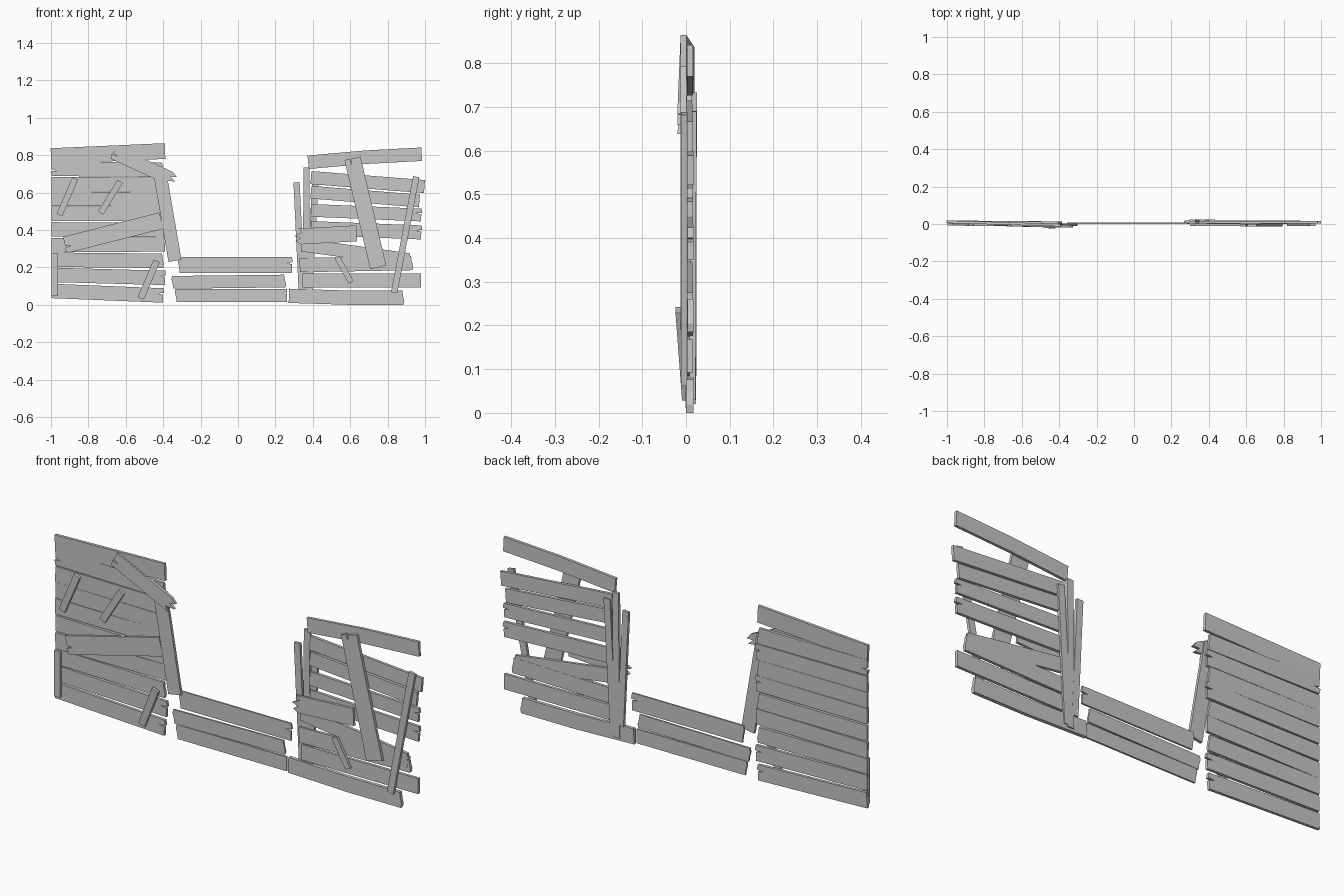
import bpy
import bmesh
from mathutils import Vector

cube = bpy.data.objects.get("Cube")
if cube:
    bpy.data.objects.remove(cube, do_unlink=True)

# One weathered grey for all the timber
grey = bpy.data.materials.new("weathered_grey")
grey.use_nodes = True
colour = (0.57, 0.57, 0.57, 1)
grey.diffuse_color = colour
grey.node_tree.nodes["Principled BSDF"].inputs["Base Color"].default_value = colour

# Broken end profiles: (outward shift, position across the width from -1 to 1)
ENDS = {
    "sawn": [(0, -1), (0, 1)],
    "split": [(0, -1), (0, 0.1), (-0.03, 0.25), (0.005, 0.35), (0, 1)],
    "chipped": [(0, -1), (0.004, -0.5), (-0.003, 0.3), (-0.006, 1)],
    "splintered": [(0, -1), (-0.02, -0.5), (0.025, -0.1), (-0.01, 0.2), (0.02, 0.6), (-0.01, 1)],
}


def plank(name, path, width, y=(0.01, 0.01), thick=0.014, start="sawn", end="sawn"):
    """Flat board along an (x, z) path; y is its depth at the two ends."""
    pts = [Vector(p) for p in path]
    d0 = (pts[1] - pts[0]).normalized()
    d1 = (pts[-1] - pts[-2]).normalized()
    half = width / 2

    def side(d):
        return Vector((-d.y, d.x))

    outline = [pts[-1] + d1 * u + side(d1) * v * half for u, v in ENDS[end]]
    outline += [p + side(d0 + d1).normalized() * half for p in reversed(pts[1:-1])]
    outline += [pts[0] - d0 * u - side(d0) * v * half for u, v in ENDS[start]]
    outline += [p - side(d0 + d1).normalized() * half for p in pts[1:-1]]
    span = pts[-1] - pts[0]

    def depth(p):
        t = (p - pts[0]).dot(span) / span.length_squared
        return y[0] + (y[1] - y[0]) * t

    bm = bmesh.new()
    front = [bm.verts.new((p.x, depth(p) - thick / 2, p.y)) for p in outline]
    back = [bm.verts.new((p.x, depth(p) + thick / 2, p.y)) for p in outline]
    bm.faces.new(front)
    bm.faces.new(back[::-1])
    for i in range(len(front)):
        j = (i + 1) % len(front)
        bm.faces.new((front[j], front[i], back[i], back[j]))
    bmesh.ops.recalc_face_normals(bm, faces=bm.faces)
    mesh = bpy.data.meshes.new(name)
    bm.to_mesh(mesh)
    bm.free()
    mesh.materials.append(grey)
    obj = bpy.data.objects.new(name, mesh)
    bpy.context.collection.objects.link(obj)


# Tall panel on the -x side: stacked horizontal boards
plank("tall_top_board", [(-1, 0.795), (-0.39, 0.822)], 0.084, (0.012, -0.006))
tall_boards = [
    (0.727, 0.722, "split", "chipped"), (0.645, 0.642, "sawn", "split"),
    (0.567, 0.564, "sawn", "chipped"), (0.487, 0.487, "sawn", "split"),
    (0.403, 0.401, "sawn", "chipped"), (0.319, 0.323, "sawn", "sawn"),
    (0.241, 0.235, "sawn", "chipped"), (0.16, 0.144, "sawn", "split"),
    (0.074, 0.05, "sawn", "split"),
]
for i, (z0, z1, start, end) in enumerate(tall_boards):
    x1 = -0.39 if i % 2 else -0.4
    shift = 0.001 * (i % 2)
    plank(f"tall_board_{i}", [(-0.997, z0), (x1, z1)], 0.077,
          (0.012 - shift, 0.006 + shift), 0.014, start, end)

# Tall panel: braces nailed across the front
plank("tall_leaning_post", [(-0.42, 0.72), (-0.337, 0.235)], 0.07, (-0.005, -0.005))
plank("tall_upper_diagonal", [(-0.665, 0.815), (-0.355, 0.672)], 0.075,
      (-0.006, -0.012), 0.014, "split", "splintered")
plank("tall_long_brace", [(-0.925, 0.32), (-0.41, 0.45)], 0.09,
      (-0.002, -0.006), 0.014, "split", "sawn")
plank("tall_left_cleat", [(-0.98, 0.275), (-0.98, 0.05)], 0.033, (0, 0))
plank("tall_short_cleat_a", [(-0.955, 0.48), (-0.87, 0.675)], 0.033, (0, -0.003))
plank("tall_short_cleat_b", [(-0.735, 0.49), (-0.63, 0.66)], 0.033, (0, -0.003))
plank("tall_short_cleat_c", [(-0.52, 0.035), (-0.435, 0.235)], 0.036, (-0.002, -0.017))

# Low middle run of three boards
low_boards = [
    (-0.318, 0.213, 0.288, 0.213, 0.085, "split"),
    (-0.352, 0.12, 0.253, 0.127, 0.068, "chipped"),
    (-0.334, 0.05, 0.263, 0.05, 0.07, "sawn"),
]
for i, (x0, z0, x1, z1, width, end) in enumerate(low_boards):
    plank(f"low_board_{i}", [(x0, z0), (x1, z1)], width, (0.004, 0.004), 0.009, "chipped", end)

# Broken panel on the +x side: loose horizontal boards
plank("broken_top_board", [(0.375, 0.762), (0.68, 0.789), (0.982, 0.805)], 0.072, (0.009, 0.009))
plank("broken_bottom_board", [(0.272, 0.048), (0.59, 0.038), (0.885, 0.038)], 0.076,
      (0.009, 0.009), 0.017, "sawn", "chipped")
broken_boards = [
    (0.39, 0.68, 0.997, 0.632, 0.07, "sawn"),
    (0.39, 0.602, 0.97, 0.555, 0.068, "sawn"),
    (0.39, 0.505, 0.98, 0.48, 0.068, "split"),
    (0.39, 0.41, 0.98, 0.387, 0.075, "split"),
    (0.34, 0.32, 0.92, 0.24, 0.07, "chipped"),
    (0.33, 0.212, 0.932, 0.223, 0.076, "chipped"),
    (0.345, 0.13, 0.978, 0.13, 0.076, "sawn"),
]
for i, (x0, z0, x1, z1, width, end) in enumerate(broken_boards):
    shift = 0.001 * (i % 2)
    plank(f"broken_board_{i}", [(x0, z0), (x1, z1)], width,
          (0.007 + shift, 0.009 + shift), 0.014, "sawn", end)

# Broken panel: upright battens on the back
plank("back_batten_outer", [(0.313, 0.655), (0.34, 0.085)], 0.033, (0.017, 0.017))
plank("back_batten_middle", [(0.367, 0.733), (0.362, 0.02)], 0.033, (0.018, 0.016))
plank("back_batten_inner", [(0.415, 0.69), (0.38, 0.03)], 0.034, (0.017, 0.015))

# Broken panel: braces and a snapped plank on the front
plank("broken_wide_brace", [(0.612, 0.782), (0.75, 0.2)], 0.088,
      (-0.006, -0.006), 0.014, "split", "sawn")
plank("broken_long_cleat", [(0.953, 0.685), (0.835, 0.065)], 0.034, (-0.004, -0.004))
plank("broken_short_cleat", [(0.53, 0.255), (0.605, 0.12)], 0.03, (-0.004, -0.004))
plank("snapped_plank", [(0.325, 0.365), (0.635, 0.382)], 0.085,
      (-0.004, -0.004), 0.012, "splintered", "sawn")
